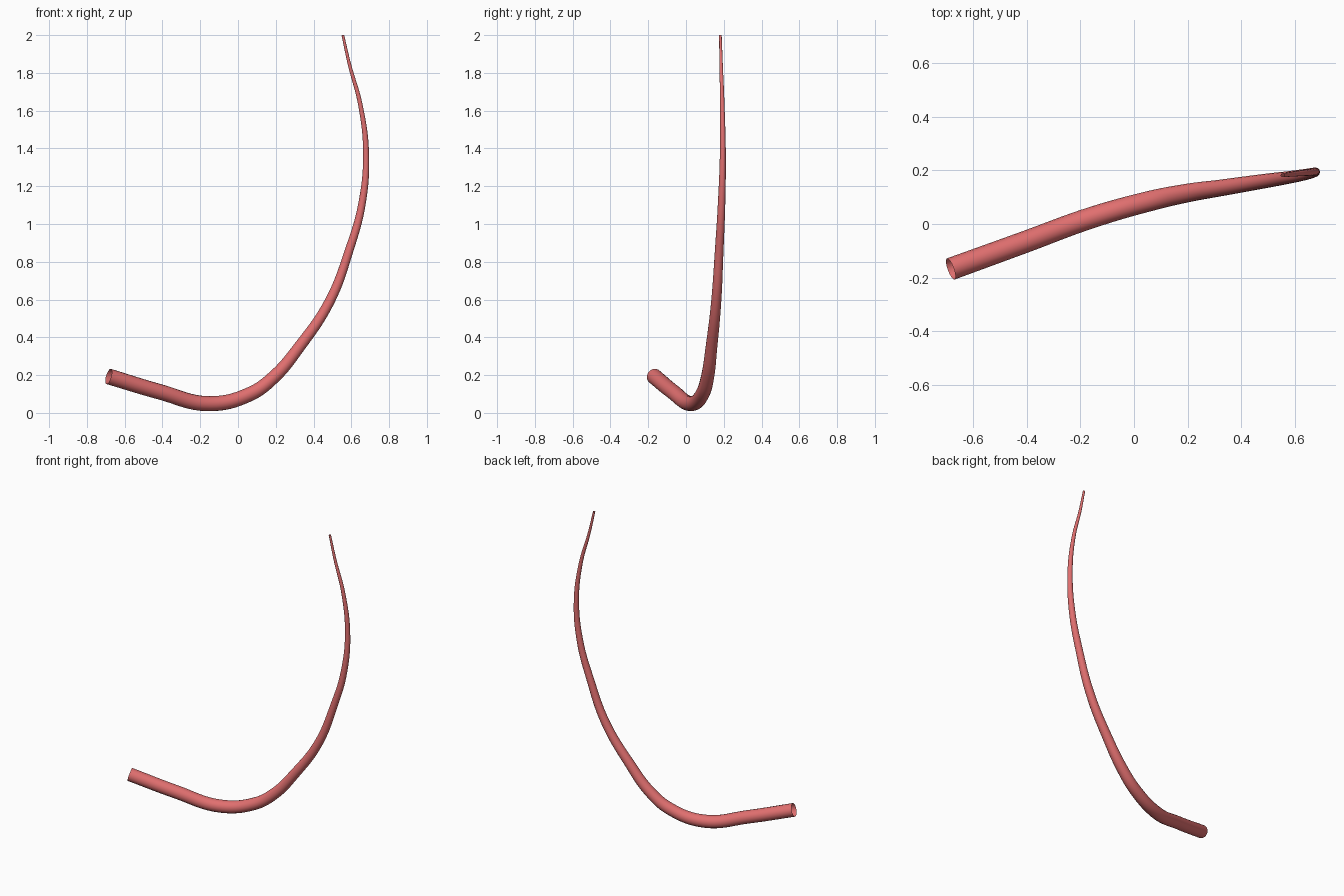
import bpy

if "Cube" in bpy.data.objects:
    bpy.data.objects.remove(bpy.data.objects["Cube"])

# Centreline of the tapered tube: x, y, z, radius
path = [
    (-0.685, -0.168, 0.193, 0.042),
    (-0.415, -0.070, 0.112, 0.041),
    (-0.155, 0.025, 0.049, 0.040),
    (0.060, 0.086, 0.098, 0.038),
    (0.190, 0.114, 0.190, 0.035),
    (0.325, 0.135, 0.350, 0.031),
    (0.485, 0.160, 0.590, 0.027),
    (0.590, 0.176, 0.865, 0.023),
    (0.655, 0.188, 1.100, 0.020),
    (0.678, 0.195, 1.370, 0.016),
    (0.648, 0.192, 1.630, 0.012),
    (0.590, 0.186, 1.845, 0.009),
    (0.555, 0.182, 2.000, 0.007),
]

curve = bpy.data.curves.new("curved_tube", "CURVE")
curve.dimensions = "3D"
curve.bevel_depth = 1.0
curve.bevel_resolution = 6
curve.resolution_u = 8
curve.use_fill_caps = False

spline = curve.splines.new("BEZIER")
spline.bezier_points.add(len(path) - 1)
for point, (x, y, z, r) in zip(spline.bezier_points, path):
    point.co = (x, y, z)
    point.radius = r
    point.handle_left_type = point.handle_right_type = "AUTO"

# Turn the curve into a smooth mesh with open ends
tube = bpy.data.objects.new("curved_tube", curve)
bpy.context.collection.objects.link(tube)
bpy.context.view_layer.objects.active = tube
tube.select_set(True)
bpy.ops.object.convert(target="MESH")
bpy.ops.object.shade_smooth()

# Soft red colour
red = bpy.data.materials.new("soft_red")
red.diffuse_color = (0.75, 0.16, 0.16, 1)
red.use_nodes = True
red.node_tree.nodes["Principled BSDF"].inputs["Base Color"].default_value = red.diffuse_color
tube = bpy.context.object
tube.data.materials.clear()
tube.data.materials.append(red)
